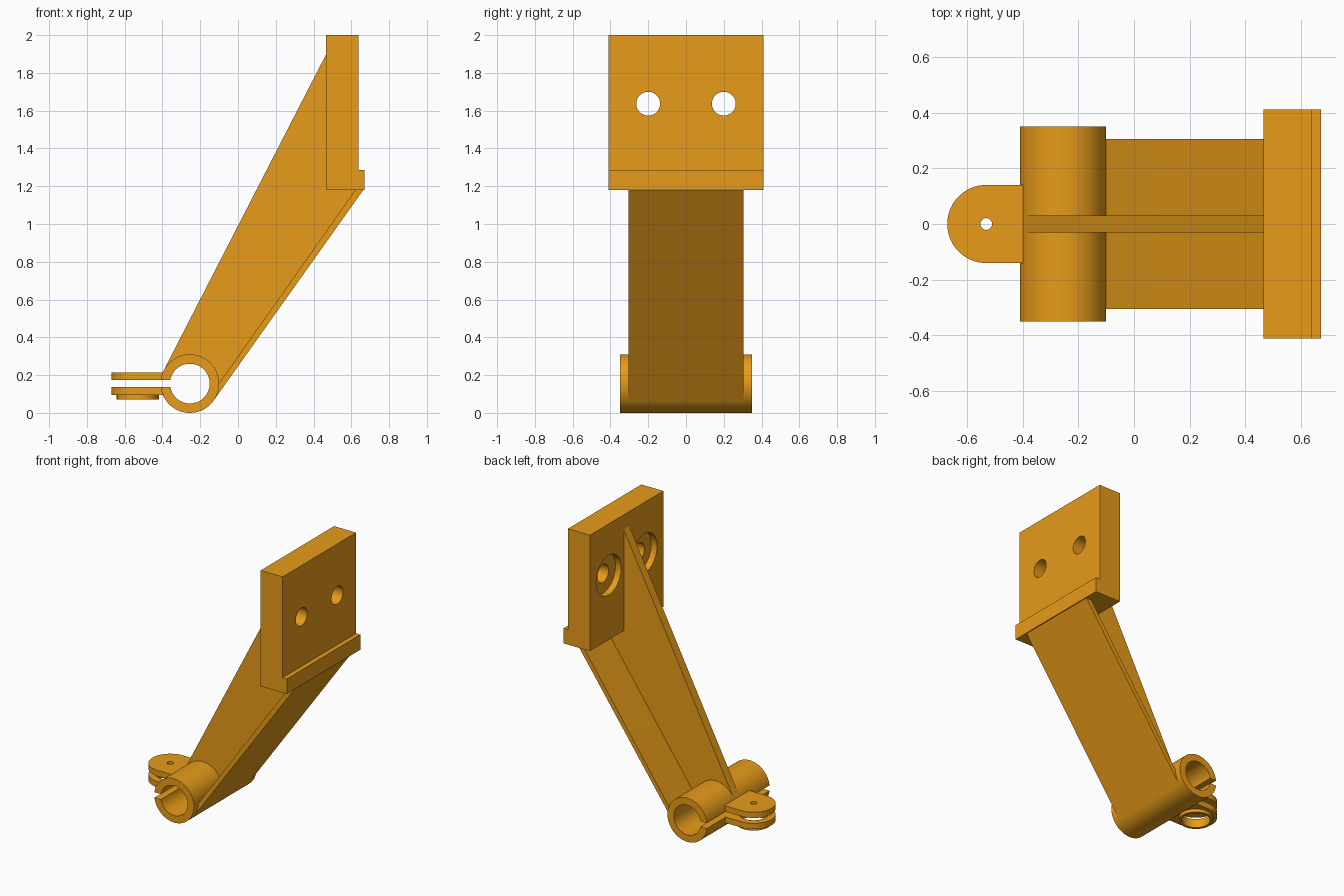
import bpy, bmesh
from math import pi, sin, cos, asin, radians
from mathutils import Vector

if "Cube" in bpy.data.objects:
    bpy.data.objects.remove(bpy.data.objects["Cube"])

paint = bpy.data.materials.new("orange_paint")
paint.diffuse_color = (0.80, 0.33, 0.01, 1)
paint.use_nodes = True
paint.node_tree.nodes["Principled BSDF"].inputs["Base Color"].default_value = paint.diffuse_color


def arc(cx, cy, r, a0, a1, n):
    return [(cx + r * cos(a0 + (a1 - a0) * i / n), cy + r * sin(a0 + (a1 - a0) * i / n))
            for i in range(n + 1)]


def circle(cx, cy, r, n=64):
    return arc(cx, cy, r, 0, 2 * pi, n)[:-1]


def prism(name, pts, axis, lo, hi):
    """Extrude a 2D profile along an axis: X takes (y,z), Y takes (x,z), Z takes (x,y)."""
    place = {"X": lambda a, b: (lo, a, b), "Y": lambda a, b: (a, lo, b), "Z": lambda a, b: (a, b, lo)}[axis]
    step = Vector([(hi - lo) * (axis == k) for k in "XYZ"])
    bm = bmesh.new()
    face = bm.faces.new([bm.verts.new(place(*p)) for p in pts])
    top = bmesh.ops.extrude_face_region(bm, geom=[face])["geom"]
    bmesh.ops.translate(bm, vec=step, verts=[g for g in top if isinstance(g, bmesh.types.BMVert)])
    # keep a closed, outward facing solid
    if not face.is_valid or all(len(e.link_faces) == 2 for e in bm.edges):
        pass
    else:
        bmesh.ops.holes_fill(bm, edges=bm.edges[:], sides=0)
    bmesh.ops.recalc_face_normals(bm, faces=bm.faces[:])
    me = bpy.data.meshes.new(name)
    bm.to_mesh(me)
    bm.free()
    ob = bpy.data.objects.new(name, me)
    bpy.context.collection.objects.link(ob)
    me.materials.append(paint)
    return ob


def activate(ob):
    bpy.ops.object.select_all(action="DESELECT")
    ob.select_set(True)
    bpy.context.view_layer.objects.active = ob


def boolean(ob, tool, mode="DIFFERENCE"):
    activate(ob)
    mod = ob.modifiers.new("bool", "BOOLEAN")
    mod.operation, mod.object, mod.solver = mode, tool, "EXACT"
    bpy.ops.object.modifier_apply(modifier=mod.name)
    bpy.data.objects.remove(tool)


CX, CZ, R, BORE, GAP = -0.255, 0.155, 0.155, 0.105, 0.019
EAR_X, EAR_R = -0.53, 0.14

# Split clamp tube: C-shaped section with the slit facing -x
ao, ai = asin(GAP / R), asin(GAP / BORE)
section = arc(CX, CZ, R, -pi + ao, pi - ao, 80) + arc(CX, CZ, BORE, pi - ai, -pi + ai, 80)
tube = prism("clamp_tube", section, "Y", -0.35, 0.35)

# Clamp ears: upper with screw hole, lower with nut collar
ear = [(-0.368, -EAR_R)] + arc(EAR_X, 0, EAR_R, 1.5 * pi, 0.5 * pi, 40) + [(-0.368, EAR_R)]
upper = prism("upper_clamp_ear", ear, "Z", CZ + GAP, 0.215)
boolean(upper, prism("cut", circle(EAR_X, 0, 0.021, 32), "Z", 0, 0.4))
lower = prism("lower_clamp_ear", ear, "Z", 0.095, CZ - GAP)
boolean(lower, prism("collar", circle(EAR_X, 0, 0.112), "Z", 0.072, 0.115), "UNION")
boolean(lower, prism("cut", circle(EAR_X, 0, 0.093), "Z", 0, 0.4))

# Sloping arm: wide flange tangent to the tube
flange = prism("arm_flange", [(-0.129, 0.065), (0.664, 1.181), (0.65, 1.2), (0.635, 1.2),
                              (-0.105, 0.15), (-0.135, 0.10)], "Y", -0.305, 0.305)

# Central rib between the tube, the flange and the mounting block
rib_profile = [(-0.393, 0.226), (0.475, 1.915), (0.475, 1.2), (0.635, 1.2), (-0.11, 0.135)]
rib_profile += arc(CX, CZ, 0.13, radians(-5), radians(152), 30)
rib = prism("arm_rib", rib_profile, "Y", -0.031, 0.031)

# Mounting block with bottom lip, two counterbored holes
block = prism("mounting_block", [(0.465, 1.18), (0.67, 1.18), (0.67, 1.287), (0.637, 1.287),
                                 (0.637, 2.0), (0.465, 2.0)], "Y", -0.41, 0.41)
for y in (-0.2, 0.2):
    boolean(block, prism("cut", circle(y, 1.637, 0.063, 48), "X", 0.3, 0.8))
    boolean(block, prism("cut", circle(y, 1.637, 0.14), "X", 0.3, 0.51))

for ob in (tube, upper, lower, flange, rib, block):
    activate(ob)
    bpy.ops.object.shade_smooth_by_angle(angle=radians(30))
